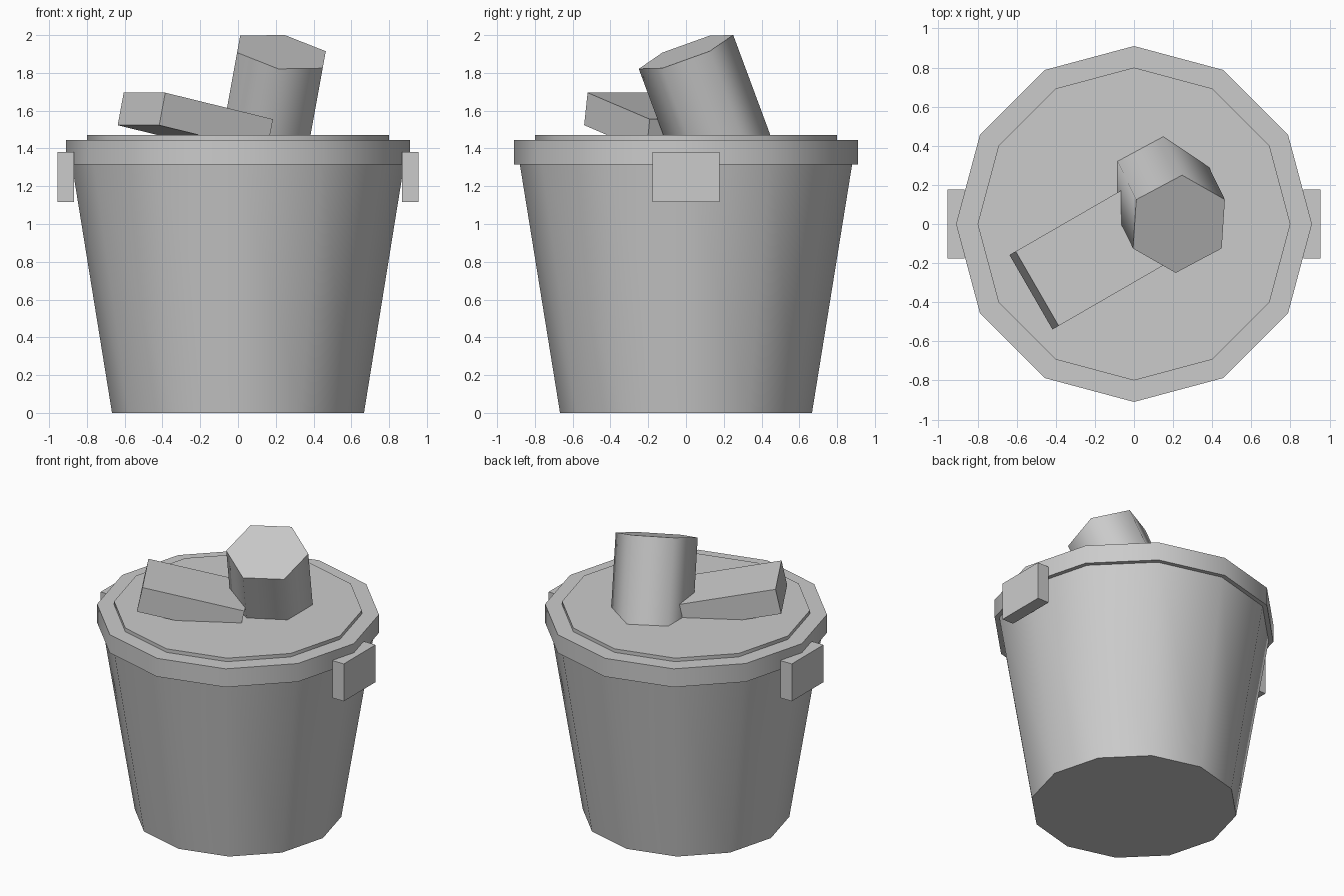
import bpy
from math import radians

if "Cube" in bpy.data.objects:
    bpy.data.objects.remove(bpy.data.objects["Cube"])


def prism(name, sides, r_low, r_high, depth, loc, rot=(0, 0, 0)):
    bpy.ops.mesh.primitive_cone_add(vertices=sides, radius1=r_low, radius2=r_high,
                                    depth=depth, location=loc, rotation=rot)
    ob = bpy.context.object
    ob.name = name
    bpy.ops.object.shade_smooth_by_angle(angle=radians(65))
    return ob


def ring(name, r_low, r_high, z0, z1):
    return prism(name, 12, r_low, r_high, z1 - z0, (0, 0, (z0 + z1) / 2))


def box(name, size, loc, rot=(0, 0, 0)):
    bpy.ops.mesh.primitive_cube_add(size=1, location=loc, rotation=rot)
    ob = bpy.context.object
    ob.name = name
    ob.scale = size
    bpy.ops.object.transform_apply(location=False, rotation=False, scale=True)
    return ob


# Tapered bin, its rim and the filled surface
ring("bin_body", 0.667, 0.89, 0, 1.38)
ring("bin_rim", 0.91, 0.91, 1.315, 1.445)
ring("fill_surface", 0.8, 0.8, 1.38, 1.47)

# Side handles
for side, name in ((-1, "handle_left"), (1, "handle_right")):
    box(name, (0.088, 0.355, 0.265), (side * 0.911, 0, 1.248))

# Rubbish: a tilted slab-shaped carton and a six-sided can
box("carton", (0.673, 0.44, 0.176), (-0.226, -0.175, 1.539), (0, 0.21, radians(30)))
can = prism("can", 6, 0.266, 0.266, 0.7, (0, 0, 0), (0.35, 0.18, 0))
axis = can.rotation_euler.to_matrix().col[2]
can.location = (0.23 - axis.x * 0.35, -axis.y * 0.35, 1.911 - axis.z * 0.35)
